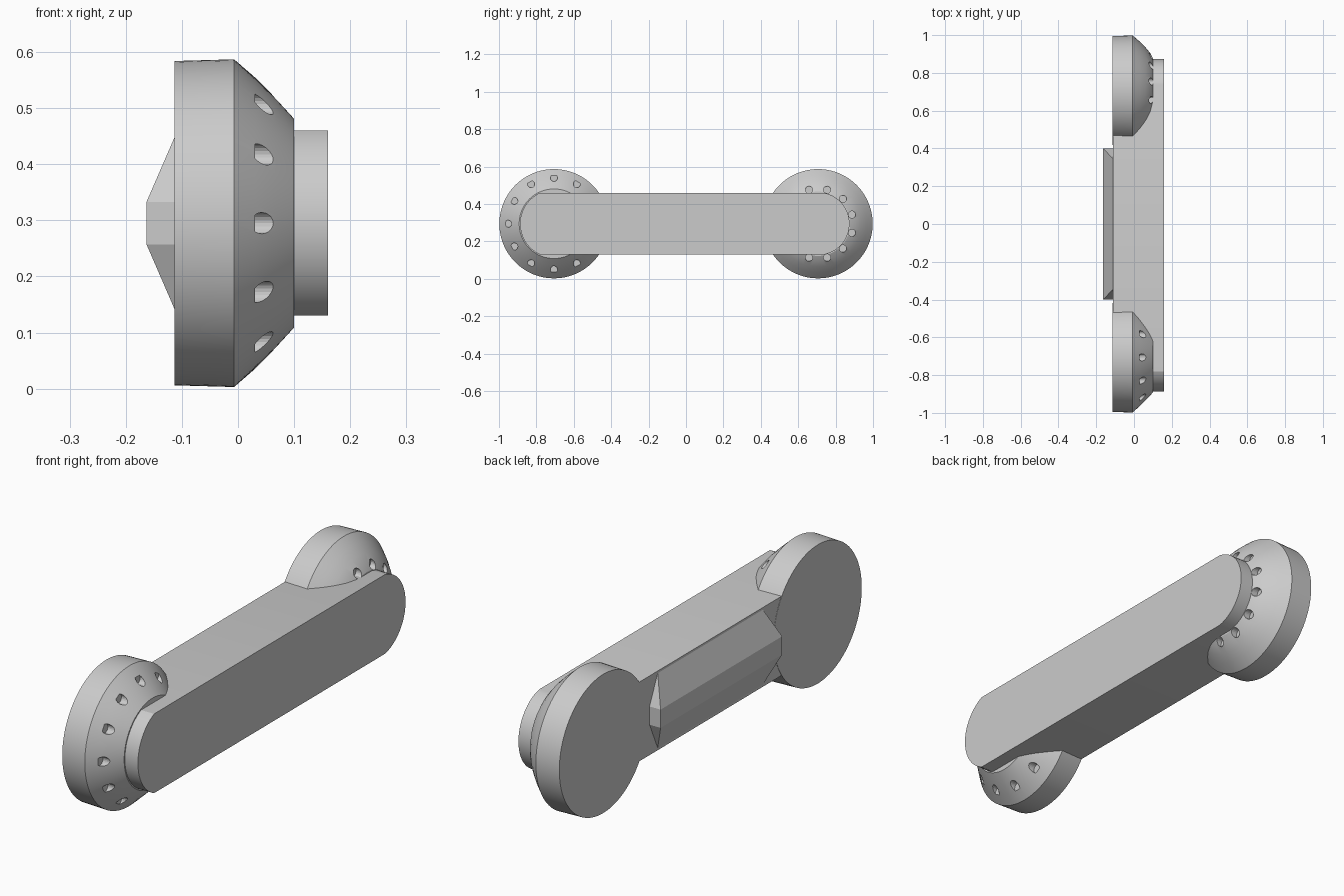
import bpy, bmesh
from math import sin, cos, pi, asin, radians

if "Cube" in bpy.data.objects:
    bpy.data.objects.remove(bpy.data.objects["Cube"], do_unlink=True)

grey = bpy.data.materials.new("plain grey")
grey.use_nodes = True
colour = (0.6, 0.6, 0.6, 1)
grey.diffuse_color = colour
grey.node_tree.nodes["Principled BSDF"].inputs["Base Color"].default_value = colour

MID_Z = 0.295
HUB_Y = 0.706
BAR_HALF = 0.165


def make_object(name, bm, smooth=True):
    bmesh.ops.recalc_face_normals(bm, faces=bm.faces)
    mesh = bpy.data.meshes.new(name)
    bm.to_mesh(mesh)
    bm.free()
    mesh.materials.append(grey)
    obj = bpy.data.objects.new(name, mesh)
    bpy.context.collection.objects.link(obj)
    if smooth:
        bpy.ops.object.select_all(action="DESELECT")
        obj.select_set(True)
        bpy.context.view_layer.objects.active = obj
        bpy.ops.object.shade_smooth_by_angle(angle=radians(25))
    return obj


def lathe(bm, profile, y, z, segments):
    """Capped solid turned around an axis along x, from (x, radius) pairs."""
    rings = []
    for x, r in profile:
        rings.append([bm.verts.new((x, y + r * cos(2 * pi * i / segments),
                                    z + r * sin(2 * pi * i / segments)))
                      for i in range(segments)])
    for a, b in zip(rings, rings[1:]):
        for i in range(segments):
            j = (i + 1) % segments
            bm.faces.new((a[i], a[j], b[j], b[i]))
    bm.faces.new(rings[0])
    bm.faces.new(rings[-1])


def make_hub(name, y, profile, ring_radius, hole_floor, offset):
    """Domed round hub with a ring of twelve flat-bottomed holes."""
    bm = bmesh.new()
    lathe(bm, profile, y, MID_Z, 96)
    hub = make_object(name, bm)

    bm = bmesh.new()
    for i in range(12):
        a = offset + i * pi / 6
        lathe(bm, [(hole_floor, 0.019), (0.2, 0.019)],
              y + ring_radius * cos(a), MID_Z + ring_radius * sin(a), 20)
    cutter = make_object(name + "_hole_cutter", bm, smooth=False)
    cutter.hide_render = True
    cutter.hide_viewport = True
    cutter.display_type = "WIRE"

    cut = hub.modifiers.new("holes", "BOOLEAN")
    cut.operation = "DIFFERENCE"
    cut.solver = "EXACT"
    cut.object = cutter
    # Apply the cut and drop the cutter
    graph = bpy.context.evaluated_depsgraph_get()
    mesh = bpy.data.meshes.new_from_object(hub.evaluated_get(graph))
    hub.modifiers.clear()
    hub.data = mesh
    bpy.data.objects.remove(cutter, do_unlink=True)


# Hubs at both ends
rim = [(-0.113, 0.289), (-0.007, 0.292)]
make_hub("front_hub", -HUB_Y,
         rim + [(0.03, 0.258), (0.068, 0.221), (0.1, 0.186)], 0.245, 0.03, 0)
make_hub("back_hub", HUB_Y,
         rim + [(0.03, 0.26), (0.06, 0.23), (0.085, 0.2), (0.1, 0.172)],
         0.188, 0.07, pi / 12)

# Long bar with rounded ends
outline = []
for side, r in ((-1, 0.181), (1, 0.168)):
    top = asin(BAR_HALF / r)
    for i in range(33):
        a = top * (1 - i / 16)
        outline.append((side * (HUB_Y + r * cos(a)), MID_Z - side * r * sin(a)))
bm = bmesh.new()
face = bm.faces.new([bm.verts.new((-0.112, y, z)) for y, z in outline])
grown = bmesh.ops.extrude_face_region(bm, geom=[face], use_keep_orig=True)
bmesh.ops.translate(bm, vec=(0.272, 0, 0),
                    verts=[v for v in grown["geom"] if isinstance(v, bmesh.types.BMVert)])
make_object("bar", bm)

# Faceted raised panel on the inner side of the bar
bm = bmesh.new()
for sy in (-1, 1):
    for sz in (-1, 1):
        for x, y, z in ((-0.163, 0.4, 0.038), (-0.111, 0.4, 0.038), (-0.111, 0.345, 0.158)):
            bm.verts.new((x, sy * y, MID_Z + sz * z))
bmesh.ops.convex_hull(bm, input=bm.verts)
make_object("raised_panel", bm, smooth=False)
